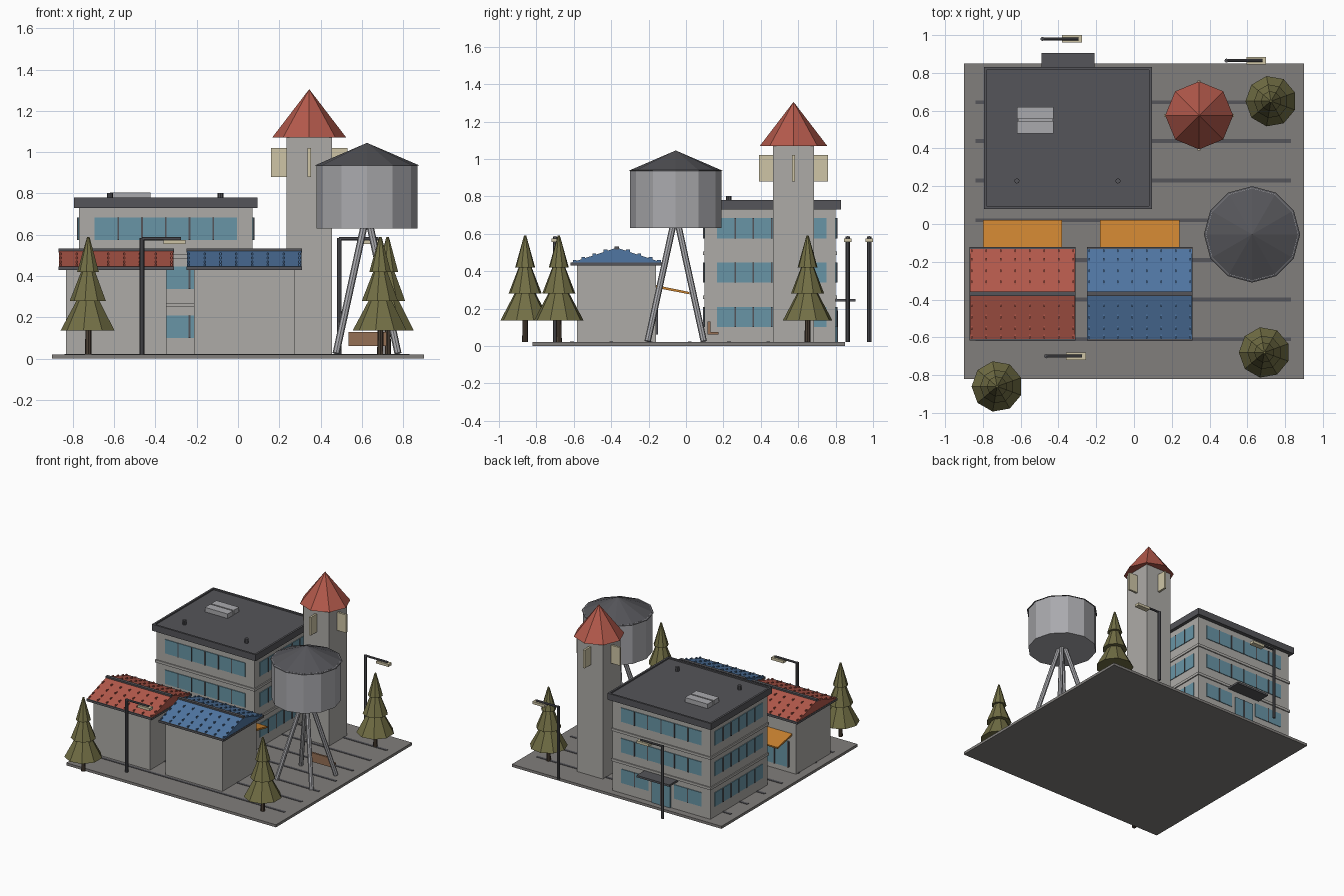
import bpy, bmesh, math
from mathutils import Vector

if "Cube" in bpy.data.objects:
    bpy.data.objects.remove(bpy.data.objects["Cube"])


def mat(name, r, g, b):
    m = bpy.data.materials.new(name)
    m.diffuse_color = (r, g, b, 1)
    m.use_nodes = True
    m.node_tree.nodes["Principled BSDF"].inputs["Base Color"].default_value = m.diffuse_color
    return m


WALL = mat("wall_grey", .42, .41, .39)
PAVE = mat("paving_grey", .22, .21, .20)
DARK = mat("dark_grey", .09, .09, .10)
METAL = mat("metal_grey", .40, .40, .42)
GLASS = mat("window_blue", .14, .30, .38)
RED = mat("roof_red", .45, .10, .07)
BLUE = mat("roof_blue", .08, .18, .36)
ORANGE = mat("awning_orange", .60, .23, .03)
CREAM = mat("cream", .62, .56, .38)
GREEN = mat("foliage", .17, .16, .06)
WOOD = mat("bark", .07, .05, .035)
BROWN = mat("bench_brown", .30, .16, .09)


def finish(name, bm, m):
    bmesh.ops.recalc_face_normals(bm, faces=bm.faces)
    me = bpy.data.meshes.new(name)
    bm.to_mesh(me)
    bm.free()
    me.materials.append(m)
    ob = bpy.data.objects.new(name, me)
    bpy.context.collection.objects.link(ob)
    return ob


def boxes(name, m, *bounds):
    """One object from boxes given as (x0, x1, y0, y1, z0, z1)."""
    bm = bmesh.new()
    for x0, x1, y0, y1, z0, z1 in bounds:
        vs = bmesh.ops.create_cube(bm, size=1)["verts"]
        for v in vs:
            v.co = ((x0 + x1) / 2 + v.co.x * (x1 - x0),
                    (y0 + y1) / 2 + v.co.y * (y1 - y0),
                    (z0 + z1) / 2 + v.co.z * (z1 - z0))
    return finish(name, bm, m)


def cone(name, m, x, y, z0, z1, r0, r1, n, turn=math.pi / 2):
    bm = bmesh.new()
    bmesh.ops.create_cone(bm, cap_ends=True, segments=n, radius1=r0, radius2=r1, depth=z1 - z0)
    ob = finish(name, bm, m)
    ob.location = (x, y, (z0 + z1) / 2)
    ob.rotation_euler.z = turn
    return ob


def rod(name, m, a, b, r, n=8):
    a, b = Vector(a), Vector(b)
    ob = cone(name, m, 0, 0, 0, (b - a).length, r, r, n)
    ob.location = (a + b) / 2
    ob.rotation_euler = (b - a).to_track_quat('Z', 'Y').to_euler()
    return ob


def extrude_x(name, m, profile, x0, x1):
    """Prism of a y-z profile along x."""
    bm = bmesh.new()
    f = bm.faces.new([bm.verts.new((x0, y, z)) for y, z in profile])
    ext = bmesh.ops.extrude_face_region(bm, geom=[f])["geom"]
    bmesh.ops.translate(bm, vec=(x1 - x0, 0, 0), verts=[v for v in ext if isinstance(v, bmesh.types.BMVert)])
    return finish(name, bm, m)


# Ground slab with paving strips
boxes("ground_slab", PAVE, (-.9, .9, -.82, .85, 0, .02))
boxes("paving_strips", DARK, *[(-.84, .83, y - .01, y + .01, .015, .023)
                               for y in (-.61, -.4, -.19, .02, .23, .44, .645)])

# Main block: walls, floor ledges, roof with parapet
X0, X1, Y0, Y1 = -.77, .07, .10, .80
boxes("block_walls", WALL, (X0, X1, Y0, Y1, .02, .735))
boxes("floor_ledges", WALL, *[(X0 - .008, X1 + .008, Y0 - .008, Y1 + .008, z, z + .02) for z in (.25, .485)])
boxes("block_roof", DARK, (-.795, .095, .08, .83, .73, .77),
      (-.795, .095, .08, .095, .77, .78), (-.795, .095, .815, .83, .77, .78),
      (-.795, -.78, .095, .815, .77, .78), (.08, .095, .095, .815, .77, .78))

# Window bands and mullions on all four sides
glass, bars = [], []
for z in (.10, .338, .575):
    for y in (Y0, Y1):
        spans = [(-.695, -.005)]
        if y == Y1 and z < .2:
            spans = [(-.695, -.46), (-.24, -.005)]
        for a, b in spans:
            glass.append((a, b, y - .005, y + .005, z, z + .108))
            k = max(2, round((b - a) / .115))
            bars += [(a + (b - a) * i / k - .004, a + (b - a) * i / k + .004, y - .009, y + .009, z, z + .108)
                     for i in range(1, k)]
    for x in (X0, X1):
        glass.append((x - .005, x + .005, .165, .75, z, z + .108))
        bars += [(x - .009, x + .009, .165 + .0975 * i - .004, .165 + .0975 * i + .004, z, z + .108)
                 for i in range(1, 6)]
boxes("window_bands", GLASS, *glass)
boxes("window_mullions", DARK, *bars)

# Back entrance
boxes("back_door", GLASS, (-.43, -.27, .795, .808, .02, .19))
boxes("door_mullion", DARK, (-.354, -.346, .795, .812, .02, .19))
boxes("entrance_canopy", DARK, (-.49, -.21, .79, .905, .237, .252))

# Roof equipment
boxes("roof_unit", METAL, (-.62, -.425, .48, .545, .765, .805), (-.62, -.425, .555, .62, .765, .805),
      (-.615, -.43, .54, .56, .765, .795))
for x in (-.62, -.085):
    cone("roof_vent", DARK, x, .228, .765, .803, .014, .014, 8)

# Square tower with eight-sided roof and window fins
TX, TY = .345, .575
boxes("tower_shaft", WALL, (TX - .11, TX + .11, TY - .11, TY + .11, .02, 1.075))
cone("tower_roof", RED, TX, TY, 1.07, 1.305, .18, 0, 8)
boxes("tower_window_fins", CREAM,
      (TX - .185, TX + .185, TY - .008, TY + .008, .88, 1.02),
      (TX - .008, TX + .008, TY - .185, TY + .185, .88, 1.02))

# Water tower
WX, WY = .625, -.055
cone("water_tank", METAL, WX, WY, .63, .94, .245, .245, 12)
cone("water_tank_roof", DARK, WX, WY, .935, 1.045, .255, 0, 12)
for sx in (-1, 1):
    for sy in (-1, 1):
        rod("water_tower_leg", METAL, (WX + sx * .15, WY + sy * .15, .025),
            (WX + sx * .015, WY + sy * .015, .64), .017, 8)

# Two small houses with tiled gable roofs and awnings
YR, YH, ZE, ZR = -.37, .245, .445, .525
for label, x0, x1, colour in (("red", -.87, -.31, RED), ("blue", -.25, .31, BLUE)):
    boxes(label + "_house_walls", WALL, (x0 + .037, x1 - .037, -.583, -.16, .02, .44))
    boxes(label + "_roof_eaves", DARK, (x0, x1, YR - YH - .003, YR + YH + .003, .43, .447))
    extrude_x(label + "_roof", colour, [(YR - YH, ZE), (YR + YH, ZE), (YR, ZR)], x0 + .002, x1 - .002)
    boxes(label + "_ridge_cap", DARK, (x0, x1, YR - .012, YR + .012, ZR - .01, ZR + .008))
    tiles = []
    for s in (-1, 1):
        for d in (.06, .12, .18, .225):
            z = ZR - (ZR - ZE) * d / YH
            for i in range(8):
                x = x0 + .012 + i * (x1 - x0 - .024) / 7
                y = YR + s * d
                tiles.append((x - .004, x + .004, y - .01, y + .01, z - .008, z + .009))
    boxes(label + "_roof_tiles", colour, *tiles)
    a, b = x0 + .07, x1 - .07
    extrude_x(label + "_house_awning", ORANGE, [(-.165, .312), (.018, .276), (.02, .288), (-.165, .326)], a, b)
    boxes(label + "_house_window", GLASS, (a + .03, b - .03, -.165, -.153, .06, .26))
    boxes(label + "_house_window_bars", DARK,
          *[(a + .03 + (b - a - .06) * t - .005, a + .03 + (b - a - .06) * t + .005, -.165, -.149, .06, .26)
            for t in (0, .333, .667, 1)])

# Bench under the water tower
boxes("bench", BROWN, (.535, .72, .115, .175, .06, .075), (.535, .72, .115, .13, .06, .13))

# Street lamps
for x, y in ((-.465, -.70), (-.485, .98), (.49, .865)):
    rod("lamp_pole", DARK, (x, y, .02), (x, y, .585), .011)
    rod("lamp_arm", DARK, (x, y, .58), (x + .19, y, .58), .008)
    boxes("lamp_head", CREAM, (x + .105, x + .21, y - .02, y + .02, .555, .575))

# Pine trees
for x, y in ((-.725, -.86), (.69, -.68), (.725, .65)):
    cone("tree_trunk", WOOD, x, y, .02, .16, .016, .014, 8)
    for z0, z1, r0, r1 in ((.135, .35, .135, .02), (.28, .48, .09, .012), (.42, .59, .054, .006)):
        cone("tree_foliage", GREEN, x, y, z0, z1, r0, r1, 9)
